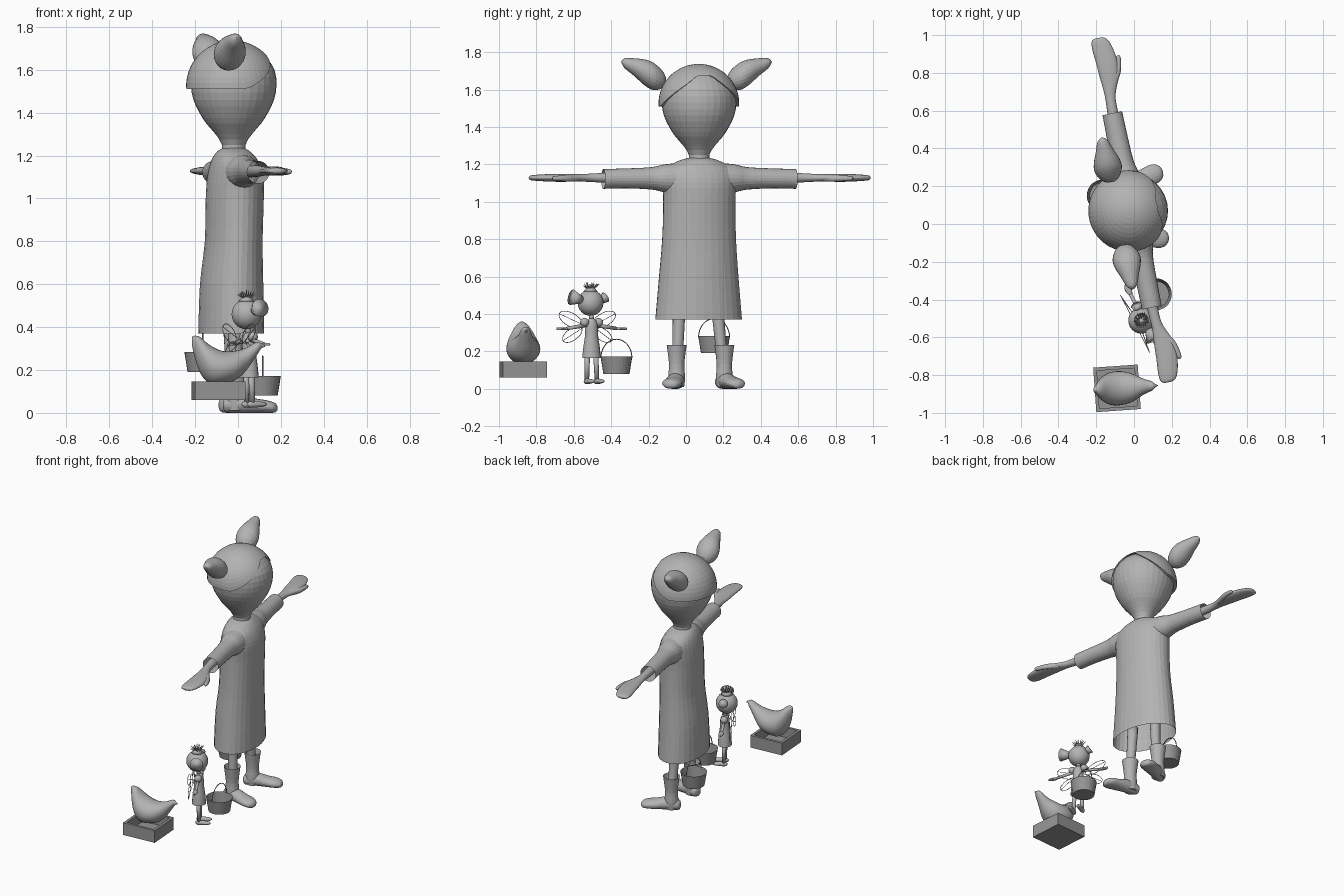
import bpy, bmesh, math, random
from mathutils import Matrix, Vector

if "Cube" in bpy.data.objects:
    bpy.data.objects.remove(bpy.data.objects["Cube"])

random.seed(4)


def material(name, v):
    m = bpy.data.materials.new(name)
    m.diffuse_color = (v, v, v, 1)
    m.use_nodes = True
    m.node_tree.nodes["Principled BSDF"].inputs["Base Color"].default_value = m.diffuse_color
    return m


GREY = material("light_grey", 0.45)
DARK = material("mid_grey", 0.3)


def place(x, y, deg):
    return Matrix.Translation((x, y, 0)) @ Matrix.Rotation(math.radians(deg), 4, 'Z')


def make(name, bm, M, mat, smooth):
    bmesh.ops.recalc_face_normals(bm, faces=bm.faces)
    me = bpy.data.meshes.new(name)
    bm.to_mesh(me)
    bm.free()
    me.materials.append(mat)
    o = bpy.data.objects.new(name, me)
    bpy.context.collection.objects.link(o)
    o.matrix_world = M
    for p in me.polygons:
        p.use_smooth = smooth
    return o


def refine(secs, k):
    """Smooth interpolation between cross-sections."""
    out = []
    for i in range(len(secs) - 1):
        a, b, c, d = (secs[max(0, min(len(secs) - 1, i + j))] for j in (-1, 0, 1, 2))
        for s in range(k):
            t = s / k
            out.append([0.5 * (2 * q + (r - p) * t + (2 * p - 5 * q + 4 * r - s4) * t * t
                               + (3 * q - p - 3 * r + s4) * t ** 3)
                        for p, q, r, s4 in zip(a, b, c, d)])
    return out + [list(secs[-1])]


def loft(name, secs, axis='Z', M=Matrix(), n=24, k=3, caps=(True, True), mat=GREY, smooth=True):
    """Sections are (x, y, z, radius 1, radius 2) with rings square to the axis."""
    bm = bmesh.new()
    u, v = {'Z': ((1, 0, 0), (0, 1, 0)), 'Y': ((1, 0, 0), (0, 0, 1)),
            'X': ((0, 1, 0), (0, 0, 1))}[axis]
    u, v = Vector(u), Vector(v)
    rings = []
    for x, y, z, a, b in refine(secs, k):
        a, b = max(a, .001), max(b, .001)
        rings.append([bm.verts.new(Vector((x, y, z)) + u * a * math.cos(i * math.tau / n)
                                   + v * b * math.sin(i * math.tau / n)) for i in range(n)])
    for r, s in zip(rings, rings[1:]):
        for i in range(n):
            bm.faces.new((r[i], r[(i + 1) % n], s[(i + 1) % n], s[i]))
    for flag, r in zip(caps, (rings[0], rings[-1])):
        if flag:
            bm.faces.new(r)
    return make(name, bm, M, mat, smooth)


def wire(name, pts, r, M=Matrix(), cyclic=False, mat=GREY):
    cu = bpy.data.curves.new(name, 'CURVE')
    cu.dimensions = '3D'
    cu.bevel_depth = r
    cu.bevel_resolution = 1
    sp = cu.splines.new('POLY')
    sp.points.add(len(pts) - 1)
    for p, q in zip(sp.points, pts):
        p.co = (*q, 1)
    sp.use_cyclic_u = cyclic
    cu.materials.append(mat)
    o = bpy.data.objects.new(name, cu)
    bpy.context.collection.objects.link(o)
    o.matrix_world = M


def ball(name, c, r, M):
    bm = bmesh.new()
    bmesh.ops.create_uvsphere(bm, u_segments=20, v_segments=12, radius=r,
                              matrix=Matrix.Translation(c))
    make(name, bm, M, GREY, True)


def cone(name, a, b, r1, r2, M, n=12, caps=True):
    a, b = Vector(a), Vector(b)
    d = b - a
    bm = bmesh.new()
    bmesh.ops.create_cone(bm, cap_ends=caps, segments=n, radius1=r1, radius2=r2, depth=d.length,
                          matrix=Matrix.Translation((a + b) / 2)
                          @ d.to_track_quat('Z', 'Y').to_matrix().to_4x4())
    make(name, bm, M, GREY, n > 6)


# ---- Large figure, facing +x and turned a little ----
G = place(-.02, .07, 11.5)
loft("head", [(0, 0, z, r, r) for z, r in (
    (1.19, .06), (1.25, .055), (1.3, .085), (1.35, .128), (1.4, .16), (1.46, .188), (1.53, .2),
    (1.6, .19), (1.66, .15), (1.7, .09), (1.715, .01))], M=G, n=32, k=2, smooth=False)
loft("dress", [(c, 0, z, d, w) for z, c, d, w in (
    (.37, -.012, .15, .235), (.6, -.01, .145, .215), (.8, 0, .132, .2), (1.0, .005, .133, .195),
    (1.1, .008, .128, .2), (1.17, .005, .108, .19), (1.215, 0, .08, .12), (1.235, 0, .05, .055))],
    M=G, n=32, caps=(False, True), smooth=False)

# Hair cap: its lower edge rises over the face
bm = bmesh.new()
n, rows, rings = 48, 12, []
for j in range(rows + 2):
    ring = []
    for i in range(n):
        a = (i + .5) * math.tau / n
        t = min(1, max(0, (math.radians(85) - min(a, math.tau - a)) / math.radians(70)))
        edge = 1.51 + .165 * t ** 1.2
        top = math.acos(max(-1, min(1, (edge - 1.525) / .212)))
        ph = top * (min(j, rows) + .3) / (rows + .3)
        s = .216 if j <= rows else .19
        ring.append(bm.verts.new((-.006 + s * math.sin(ph) * math.cos(a),
                                  s * math.sin(ph) * math.sin(a), 1.525 + .212 * math.cos(ph))))
    rings.append(ring)
for r, s in zip(rings, rings[1:]):
    for i in range(n):
        bm.faces.new((r[i], r[(i + 1) % n], s[(i + 1) % n], s[i]))
bm.faces.new(rings[0])
make("hair_cap", bm, G, GREY, False)

for side, s in (("left", 1), ("right", -1)):
    loft(side + "_pigtail", [(-.07, s * y, z, r, r) for y, z, r in (
        (.17, 1.65, .02), (.19, 1.655, .05), (.235, 1.67, .073), (.28, 1.69, .07),
        (.34, 1.72, .047), (.39, 1.74, .028), (.41, 1.747, .004))], 'Y', G, smooth=False)
    loft(side + "_sleeve", [(.01, s * y, z, a, b) for y, z, a, b in (
        (.08, 1.12, .09, .09), (.19, 1.125, .075, .075), (.26, 1.125, .06, .06),
        (.4, 1.125, .055, .053), (.525, 1.122, .053, .053))], 'Y', G, caps=(True, False), smooth=False)
    loft(side + "_arm", [(x, s * y, 1.128, a, b) for y, x, a, b in (
        (.3, .01, .03, .03), (.5, .012, .029, .027), (.6, .016, .027, .022), (.66, .025, .037, .02),
        (.72, .035, .052, .021), (.8, .035, .056, .021), (.88, .025, .052, .017),
        (.92, .018, .038, .013), (.93, .016, .015, .006))], 'Y', G, n=20)
    loft(side + "_thumb", [(x, s * y, 1.125, r, r) for y, x, r in (
        (.66, .04, .015), (.72, .075, .018), (.77, .093, .015), (.81, .1, .012),
        (.82, .1, .004))], 'Y', G, n=12)

# Legs and boots
for side, x, y, yaw, ly in (("left", -.03, .205, 24, .165), ("right", -.01, -.05, -10, -.035)):
    F = place(x, y, yaw)
    loft(side + "_leg", [(x, y, .15, .03, .03), (x, (y + ly) / 2, .25, .03, .03),
                         (x - .01, ly, .48, .035, .035)], n=16)
    loft(side + "_boot", [(0, 0, z, r, r) for z, r in (
        (.235, .054), (.21, .05), (.13, .041), (.06, .045), (.01, .04))], M=F,
        caps=(False, True), smooth=False)
    loft(side + "_foot", [(px, 0, z, w, h) for px, z, w, h in (
        (-.06, .035, .008, .012), (-.045, .037, .035, .035), (.03, .042, .045, .042),
        (.1, .033, .05, .033), (.15, .029, .052, .029), (.185, .024, .035, .022),
        (.197, .022, .008, .008))], 'X', F, n=20, smooth=False)

# ---- Two buckets with wire handles ----
for name, x, y, z in (("front", .115, -.372, .08), ("rear", -.165, .15, .19)):
    loft(name + "_bucket", [(x, y, z, .07, .07), (x, y, z + .093, .085, .085)], k=1, n=28,
         caps=(True, False), mat=DARK, smooth=False)
    wire(name + "_bucket_handle", [(x, y + .083 * math.cos(t), z + .085 + .1 * math.sin(t))
                                   for t in (i * math.pi / 16 for i in range(17))], .003, mat=DARK)

# ---- Hen in a box ----
H = place(-.09, -.87, 4)
bm = bmesh.new()
for cx, cy, cz, sx, sy, sz in ((0, 0, .067, .236, .236, .014), (.109, 0, .103, .018, .236, .085),
                               (-.109, 0, .103, .018, .236, .085), (0, .109, .103, .2, .018, .085),
                               (0, -.109, .103, .2, .018, .085)):
    bmesh.ops.create_cube(bm, size=1, matrix=Matrix.Translation((cx, cy, cz))
                          @ Matrix.Diagonal((sx, sy, sz, 1)))
make("nest_box", bm, H, DARK, False)
loft("hen", [(x, 0, z, w, h) for x, z, w, h in (
    (-.125, .335, .008, .02), (-.112, .31, .025, .05), (-.085, .268, .058, .085),
    (-.04, .225, .085, .09), (.02, .212, .09, .076), (.08, .222, .075, .068),
    (.125, .248, .05, .055), (.16, .282, .034, .04), (.185, .305, .025, .026),
    (.2, .313, .011, .012), (.217, .312, .002, .003))], 'X', H, n=28)

# ---- Small winged figure ----
S = place(.05, -.505, 27)
ball("small_head", (-.012, 0, .46), .07, S)
loft("small_dress", [(0, 0, z, r, r * 1.1) for z, r in (
    (.165, .046), (.22, .041), (.28, .033), (.34, .03), (.365, .022), (.375, .012))],
    M=S, n=16, caps=(False, True))
cone("small_neck", (0, 0, .36), (-.005, 0, .41), .013, .013, S)
for side, s in (("left", 1), ("right", -1)):
    cone(side + "_ear", (0, s * .06, .475), (0, s * (.12 if s < 0 else .085), .49),
         .02, .043 if s < 0 else .03, S)
    ball(side + "_puff_sleeve", (0, s * .042, .355), .024, S)
    cone(side + "_small_arm", (0, s * .03, .34), (0, s * .15, .322), .011, .009, S)
    loft(side + "_small_hand", [(0, s * y, .32, a, .007) for y, a in (
        (.145, .009), (.17, .017), (.195, .014), (.21, .003))], 'Y', S, n=10)
    cone(side + "_small_leg", (0, s * .025, .2), (.004, s * .03, .045), .015, .012, S)
    loft(side + "_small_foot", [(x, s * .03, .04, a, b) for x, a, b in (
        (-.02, .004, .006), (-.005, .014, .015), (.03, .016, .014), (.065, .015, .01),
        (.078, .004, .004))], 'X', S, n=12)
    # Wire wings: upper and lower loops with a vein
    for part, cy, cz, ry, rz, tilt in (("upper", .1, .37, .075, .036, 25),
                                       ("lower", .09, .29, .065, .032, -30)):
        c, d = math.cos(math.radians(tilt)), math.sin(math.radians(tilt))
        pts = [(ry * math.cos(t), rz * math.sin(t)) for t in (i * math.tau / 24 for i in range(24))]
        wire(f"{side}_{part}_wing", [(-.05, s * (cy + c * p - d * q), cz + d * p + c * q)
                                     for p, q in pts], .0018, S, True)
        wire(f"{side}_{part}_wing_vein", [(-.03, s * .02, .335),
             (-.05, s * (cy + c * ry), cz + d * ry)], .0015, S)

# Spiky tuft on the small head
cone("tuft_base", (-.012, 0, .52), (-.012, 0, .54), .038, .022, S, 16)
for i in range(26):
    a, r = i * 2.4, .018 + .034 * random.random()
    top = Vector((-.012 + r * math.cos(a), r * math.sin(a), .585 - r * .55 + random.uniform(-.008, .004)))
    cone("tuft_spike", (-.012 + .01 * math.cos(a), .01 * math.sin(a), .53), top, .005, .0008, S, 5)
